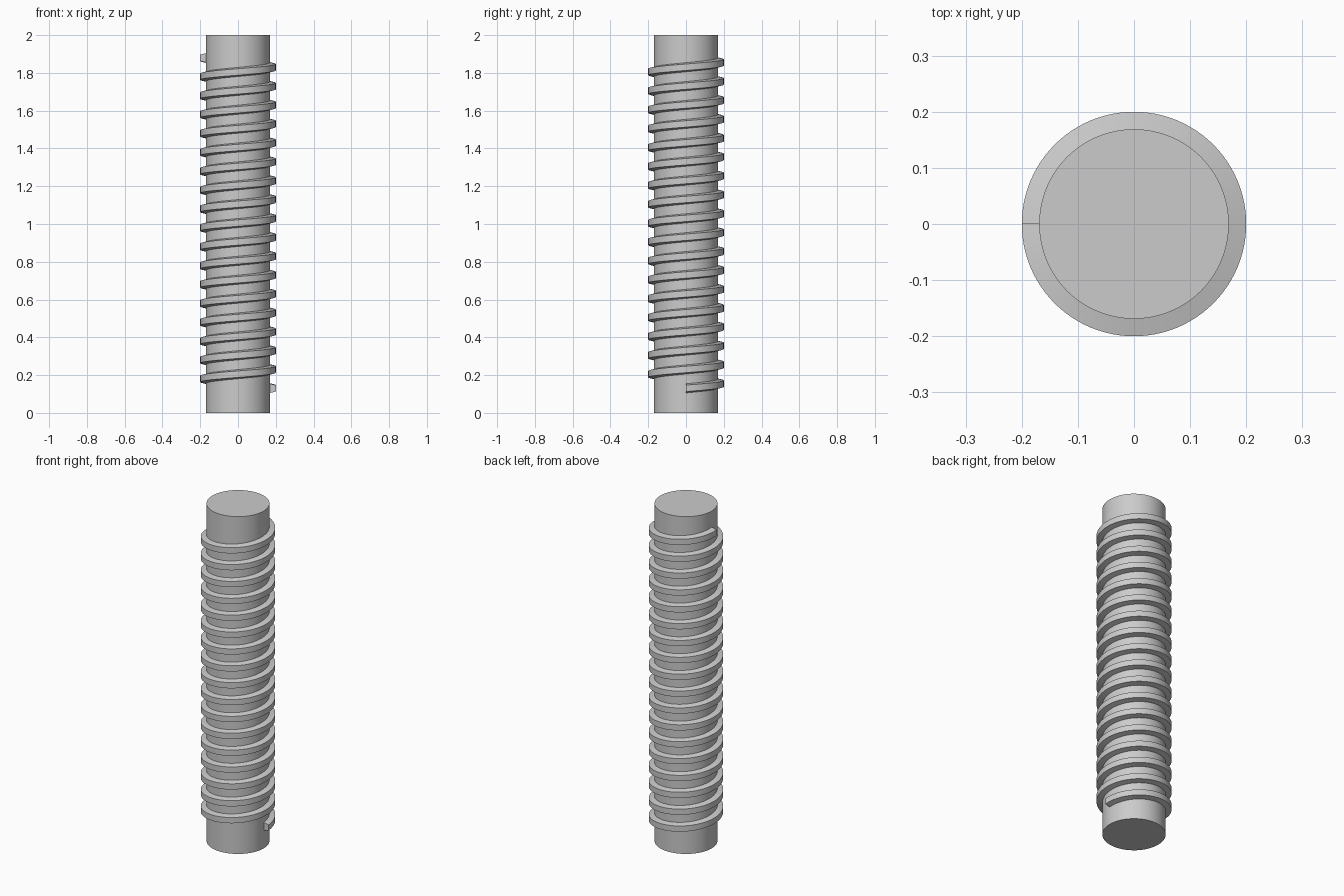
import bpy
import bmesh
import math

old = bpy.data.objects.get("Cube")
if old:
    bpy.data.objects.remove(old, do_unlink=True)

HEIGHT, CORE_R, CREST_R = 2.0, 0.169, 0.2
PITCH, TURNS, START_Z = 0.1, 17.5, 0.13
ROOT_HALF, CREST_HALF = 0.025, 0.017
SEGMENTS = 96

steel = bpy.data.materials.new("grey steel")
steel.use_nodes = True
colour = (0.6, 0.6, 0.6, 1)
steel.diffuse_color = colour
steel.node_tree.nodes["Principled BSDF"].inputs["Base Color"].default_value = colour


def finish(bm, name):
    """Turn a bmesh into a smooth shaded object with sharp edges kept."""
    bmesh.ops.recalc_face_normals(bm, faces=bm.faces)
    mesh = bpy.data.meshes.new(name)
    bm.to_mesh(mesh)
    bm.free()
    mesh.materials.append(steel)
    obj = bpy.data.objects.new(name, mesh)
    bpy.context.collection.objects.link(obj)
    bpy.ops.object.select_all(action="DESELECT")
    obj.select_set(True)
    bpy.context.view_layer.objects.active = obj
    bpy.ops.object.shade_smooth_by_angle(angle=math.radians(10))
    return obj


# Core rod
bm = bmesh.new()
bmesh.ops.create_cone(bm, cap_ends=True, segments=SEGMENTS,
                      radius1=CORE_R, radius2=CORE_R, depth=HEIGHT)
bmesh.ops.translate(bm, verts=bm.verts, vec=(0, 0, HEIGHT / 2))
finish(bm, "core_rod")

# Right-handed helical thread: a trapezoid swept around the rod, rooted just inside it
ROOT_R = CORE_R - 0.003
profile = [(ROOT_R, -ROOT_HALF), (CREST_R, -CREST_HALF),
           (CREST_R, CREST_HALF), (ROOT_R, ROOT_HALF)]
bm = bmesh.new()
rings = []
for i in range(int(TURNS * SEGMENTS) + 1):
    turn = i / SEGMENTS
    a = turn * math.tau
    z = START_Z + turn * PITCH
    rings.append([bm.verts.new((r * math.cos(a), r * math.sin(a), z + dz))
                  for r, dz in profile])
for a, b in zip(rings, rings[1:]):
    for k in range(4):
        n = (k + 1) % 4
        bm.faces.new((a[k], a[n], b[n], b[k]))
bm.faces.new(rings[0])
bm.faces.new(rings[-1])
finish(bm, "screw_thread")
